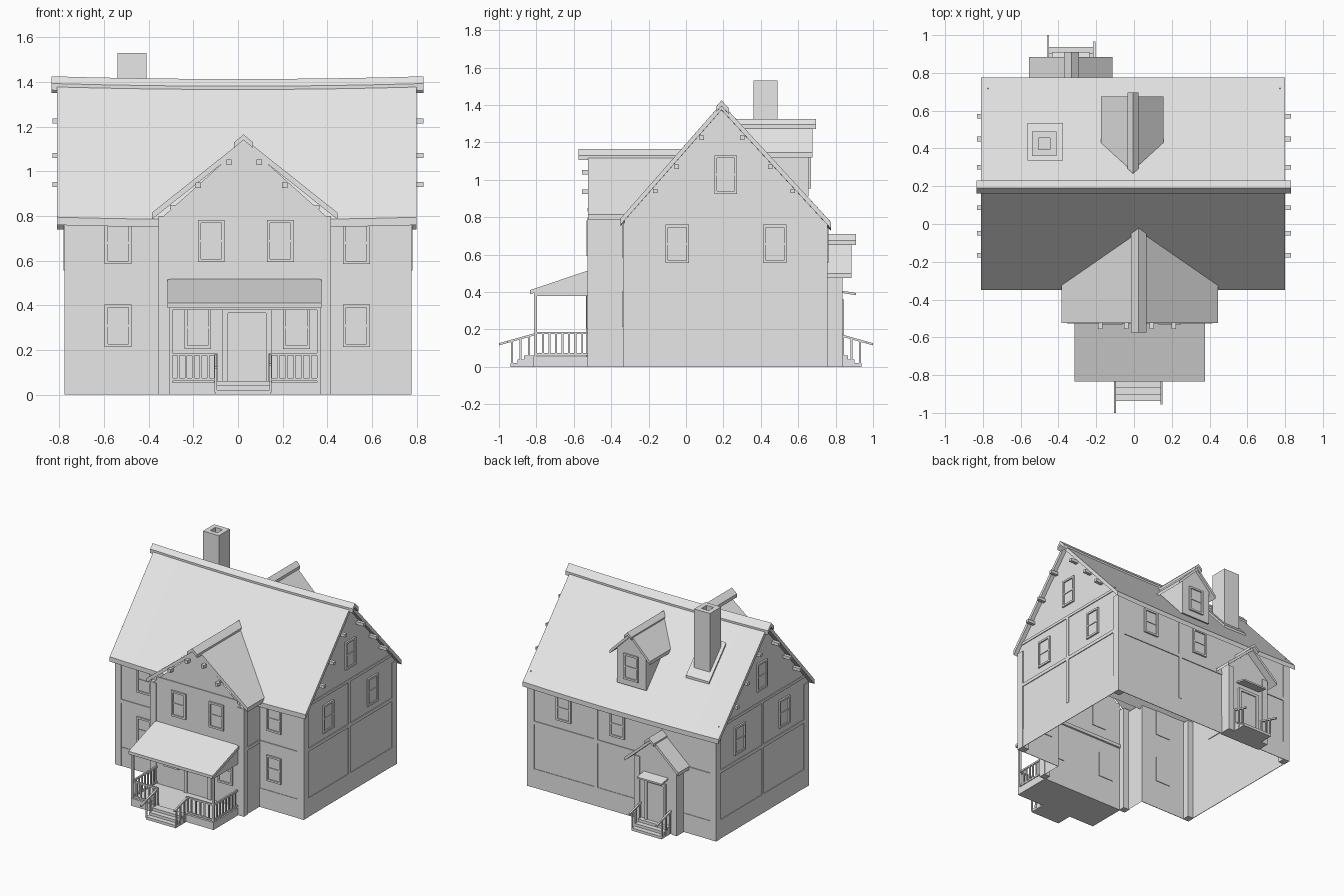
import bpy, bmesh
from mathutils import Vector

cube = bpy.data.objects.get("Cube")
if cube:
    bpy.data.objects.remove(cube)

grey = bpy.data.materials.new("plain_grey")
grey.use_nodes = True
grey.diffuse_color = (0.8, 0.8, 0.8, 1)
grey.node_tree.nodes["Principled BSDF"].inputs["Base Color"].default_value = (0.8, 0.8, 0.8, 1)


def finish(name, bm):
    bmesh.ops.recalc_face_normals(bm, faces=bm.faces)
    mesh = bpy.data.meshes.new(name)
    bm.to_mesh(mesh)
    bm.free()
    mesh.materials.append(grey)
    obj = bpy.data.objects.new(name, mesh)
    bpy.context.collection.objects.link(obj)
    return obj


def boxes(name, spans):
    """One object from boxes given as (x0, x1, y0, y1, z0, z1)."""
    bm = bmesh.new()
    for x0, x1, y0, y1, z0, z1 in spans:
        lo, hi = Vector((x0, y0, z0)), Vector((x1, y1, z1))
        for v in bmesh.ops.create_cube(bm, size=1)["verts"]:
            v.co = (lo + hi) / 2 + v.co * (hi - lo)
    return finish(name, bm)


def prism(name, profile, axis, start, end, steps=1, sag=0):
    """Sweep an (across, z) profile along x or y; the end may depend on z."""
    bm = bmesh.new()
    rings = []
    for i in range(steps + 1):
        ring = []
        for u, z in profile:
            stop = end(z) if callable(end) else end
            a = start + (stop - start) * i / steps
            dip = sag * (1 - (a / 0.83) ** 2)
            ring.append(bm.verts.new((a, u, z - dip) if axis == "x" else (u, a, z)))
        rings.append(ring)
    n = len(profile)
    for r, s in zip(rings, rings[1:]):
        for k in range(n):
            bm.faces.new((r[k], r[(k + 1) % n], s[(k + 1) % n], s[k]))
    bm.faces.new(rings[0])
    bm.faces.new(rings[-1])
    return finish(name, bm)


def chevron(c, top, left, left_drop, right, right_drop, t):
    outer = [(c - left, top - left_drop), (c, top), (c + right, top - right_drop)]
    return outer + [(u, z - t) for u, z in reversed(outer)]


# Each wall: axis it faces, direction, position
FRONT, PORCH, BACK = ("y", -1, 0.33), ("y", -1, 0.52), ("y", 1, 0.75)
RIGHT, LEFT = ("x", 1, 0.77), ("x", -1, 0.77)
ENTRY, DORMER = ("y", 1, 0.83), ("y", 1, 0.655)


def on(wall, u0, u1, z0, z1, d0, d1):
    axis, s, p = wall
    a, b = sorted((s * (p + d0), s * (p + d1)))
    return (a, b, u0, u1, z0, z1) if axis == "x" else (u0, u1, a, b, z0, z1)


def window(name, wall, u, z, w=0.12, h=0.19):
    f, l, r, b, t = 0.014, u - w / 2, u + w / 2, z - h / 2, z + h / 2
    boxes(name, [on(wall, l, l + f, b, t, -0.005, 0.012),
                 on(wall, r - f, r, b, t, -0.005, 0.012),
                 on(wall, l + f, r - f, b, b + f, -0.005, 0.012),
                 on(wall, l + f, r - f, t - f, t, -0.005, 0.012),
                 on(wall, l + f, r - f, z - 0.005, z + 0.005, -0.005, 0.008),
                 on(wall, l + f, r - f, b + f, t - f, -0.005, 0.003)])


# Hollow wall shell with an open base
plan = [(-0.77, 0.75), (-0.77, -0.33), (-0.35, -0.33), (-0.35, -0.52),
        (0.41, -0.52), (0.41, -0.33), (0.77, -0.33), (0.77, 0.75)]
bm = bmesh.new()
low = [bm.verts.new((x, y, 0)) for x, y in plan]
high = [bm.verts.new((x, y, 0.785)) for x, y in plan]
for k in range(8):
    m = (k + 1) % 8
    bm.faces.new((low[k], low[m], high[m], high[k]))
for a, b, peak in ((0, 1, (-0.77, 0.19, 1.395)), (6, 7, (0.77, 0.19, 1.395)),
                   (3, 4, (0.03, -0.52, 1.125))):
    bm.faces.new((high[a], high[b], bm.verts.new(peak)))
finish("house_walls", bm)

# Roofs
def front_slope(z):
    return 0.2 - (1.42 - z) / 1.15


def back_slope(z):
    return 0.18 + (1.42 - z) / 1.1


prism("main_roof", chevron(0.19, 1.41, 0.54, 0.615, 0.585, 0.635, 0.035), "x", -0.81, 0.8, 8, 0.012)
prism("main_ridge_cap", chevron(0.19, 1.425, 0.028, 0.032, 0.04, 0.044, 0.03), "x", -0.835, 0.83, 8, 0.012)
prism("front_gable_roof", chevron(0.03, 1.145, 0.415, 0.33, 0.415, 0.33, 0.03), "y", -0.525, front_slope)
prism("front_ridge_cap", chevron(0.025, 1.165, 0.042, 0.035, 0.042, 0.035, 0.025), "y", -0.575, front_slope)
prism("entry_roof", chevron(-0.335, 0.695, 0.22, 0.195, 0.22, 0.195, 0.025), "y", 0.74, 0.885)
prism("entry_ridge_cap", chevron(-0.33, 0.71, 0.04, 0.035, 0.04, 0.035, 0.022), "y", 0.74, 0.91)
prism("dormer_roof", chevron(-0.01, 1.31, 0.165, 0.165, 0.165, 0.165, 0.025), "y", 0.675, back_slope)
prism("dormer_ridge_cap", chevron(-0.005, 1.325, 0.03, 0.03, 0.03, 0.03, 0.022), "y", 0.695, back_slope)
prism("dormer_walls", [(-0.13, 0.91), (0.11, 0.91), (0.11, 1.17), (-0.01, 1.29), (-0.13, 1.17)],
      "y", 0.655, back_slope)
prism("entry_walls", [(-0.505, 0), (-0.165, 0), (-0.165, 0.525), (-0.335, 0.68), (-0.505, 0.525)],
      "y", 0.74, 0.83)

# Chimney with an open flue
x0, x1, y0, y1 = -0.54, -0.41, 0.36, 0.49
w = 0.035
boxes("chimney", [(x0, x0 + w, y0, y1, 1.02, 1.53), (x1 - w, x1, y0, y1, 1.02, 1.53),
                  (x0 + w, x1 - w, y0, y0 + w, 1.02, 1.53), (x0 + w, x1 - w, y1 - w, y1, 1.02, 1.53),
                  (x0 + w, x1 - w, y0 + w, y1 - w, 1.02, 1.45)])
prism("chimney_flashing", [(0.335, 1.262), (0.535, 1.045), (0.535, 1.01), (0.335, 1.23)], "x", -0.565, -0.375)

# Purlin ends under the gables
purlins = []
for y, z in ((0.085, 1.225), (0.3, 1.225), (-0.05, 1.07), (0.45, 1.07), (-0.165, 0.94), (0.57, 0.94)):
    for side in (LEFT, RIGHT):
        purlins.append(on(side, y - 0.012, y + 0.012, z - 0.011, z + 0.011, -0.02, 0.06))
for x, z in ((-0.04, 1.04), (0.095, 1.04), (-0.178, 0.937), (0.21, 0.937)):
    purlins.append(on(PORCH, x - 0.012, x + 0.012, z - 0.012, z + 0.012, -0.02, 0.035))
boxes("purlin_ends", purlins)

# Corner posts
c = 0.006
boxes("corner_posts", [
    (-0.776, -0.725, -0.336, -0.28, 0, 0.77), (0.72, 0.776, -0.336, -0.28, 0, 0.77),
    (-0.776, -0.725, 0.7, 0.756, 0, 0.77), (0.72, 0.776, 0.7, 0.756, 0, 0.77),
    (-0.356, -0.305, -0.526, -0.475, 0, 0.8), (0.365, 0.416, -0.526, -0.475, 0, 0.8),
    (-0.51, -0.465, 0.76, 0.837, 0, 0.51), (-0.205, -0.16, 0.76, 0.837, 0, 0.51)])

# Timber bands and skirting
bands = []
for side in (LEFT, RIGHT):
    bands += [on(side, -0.28, 0.7, 0.485, 0.51, 0, c), on(side, -0.3, 0.72, 0.82, 0.84, 0, c),
              on(side, 0.19, 0.215, 0.14, 0.82, 0, c), on(side, -0.28, 0.7, 0, 0.14, 0, 0.004)]
for l, r in ((-0.725, -0.35), (0.41, 0.72)):
    bands += [on(FRONT, l, r, 0.468, 0.495, 0, c), on(FRONT, l, r, 0, 0.14, 0, 0.004)]
bands += [on(PORCH, -0.305, 0.365, 0.832, 0.85, 0, c),
          on(BACK, -0.725, 0.72, 0.47, 0.495, 0, c), on(BACK, 0.2, 0.225, 0.14, 0.77, 0, c),
          on(BACK, -0.165, 0.72, 0, 0.14, 0, 0.004), on(BACK, -0.725, -0.505, 0, 0.14, 0, 0.004)]
for x in (-0.35, 0.41):
    a, b = sorted((x, x + (c if x > 0 else -c)))
    bands.append((a, b, -0.475, -0.33, 0.475, 0.5))
boxes("timber_bands", bands)

# Windows
for x in (-0.537, 0.53):
    window("front_upper_window", FRONT, x, 0.68)
    window("front_lower_window", FRONT, x, 0.308)
for x in (-0.12, 0.19):
    window("gable_window", PORCH, x, 0.688)
for x in (-0.18, 0.262):
    window("porch_window", PORCH, x, 0.3)
for side in (LEFT, RIGHT):
    for y in (-0.047, 0.475):
        window("side_window", side, y, 0.658, 0.125, 0.205)
    window("attic_window", side, 0.213, 1.028, 0.12, 0.205)
for x in (0.478, 0.038):
    window("back_window", BACK, x, 0.65)
window("dormer_window", DORMER, -0.01, 1.05)


# Doors with surrounding frames
def door(name, wall, u, w, z0, z1, f):
    boxes(name, [on(wall, u - w / 2, u + w / 2, z0, z1, 0, 0.006),
                 on(wall, u - w / 2 - f, u - w / 2, z0, z1 + f, 0, 0.014),
                 on(wall, u + w / 2, u + w / 2 + f, z0, z1 + f, 0, 0.014),
                 on(wall, u - w / 2, u + w / 2, z1, z1 + f, 0, 0.014)])


door("front_door", PORCH, 0.04, 0.17, 0.055, 0.365, 0.025)
door("back_door", ENTRY, -0.335, 0.13, 0.06, 0.34, 0.02)
prism("back_door_awning", [(0.82, 0.41), (0.91, 0.395), (0.91, 0.383), (0.82, 0.398)], "x", -0.435, -0.235)

# Front porch
prism("porch_roof", [(-0.835, 0.41), (-0.51, 0.52), (-0.51, 0.495), (-0.835, 0.388)], "x", -0.315, 0.375)
boxes("porch_deck", [(-0.31, 0.37, -0.815, -0.52, 0, 0.055)])
boxes("porch_posts", [(x, x + 0.016, -0.812, -0.796, 0.05, 0.4) for x in (-0.31, 0.354)]
      + [(x - 0.008, x + 0.008, -0.812, -0.796, 0.05, 0.185) for x in (-0.1, 0.145)]
      + [(-0.31, 0.37, -0.812, -0.796, 0.378, 0.4)])
for x in (-0.31, 0.355):
    prism("porch_side_panel", [(-0.812, 0.38), (-0.52, 0.38), (-0.52, 0.5), (-0.812, 0.4)], "x", x, x + 0.014)

rails = []
for l, r in ((-0.3, -0.1), (0.145, 0.36)):
    rails += [(l, r, -0.81, -0.798, z, z + 0.012) for z in (0.062, 0.175)]
    for i in range(1, 6):
        x = l + (r - l) * i / 6
        rails.append((x - 0.005, x + 0.005, -0.809, -0.799, 0.06, 0.18))
for x in (-0.302, 0.362):
    rails += [(x - 0.006, x + 0.006, -0.8, -0.52, z, z + 0.012) for z in (0.062, 0.175)]
    for i in range(1, 8):
        y = -0.8 + 0.28 * i / 8
        rails.append((x - 0.005, x + 0.005, y - 0.005, y + 0.005, 0.06, 0.18))
boxes("porch_railing", rails)


# Stairs with sloping handrails
def stairs(name, x0, x1, s, reach0, reach1):
    steps = []
    for i in range(3):
        a, b = sorted((s * 0.81, s * (0.83 + 0.036 * (3 - i))))
        steps.append((x0, x1, a, b, 0.02 * i, 0.02 * (i + 1)))
    boxes(name + "_steps", steps)
    balusters = []
    for x, reach in ((x0, reach0), (x1, reach1)):
        def rail_z(y):
            return 0.18 - 0.28 * (y - 0.81)
        prism(name + "_handrail", [(s * 0.81, rail_z(0.81)), (s * reach, rail_z(reach)),
                                   (s * reach, rail_z(reach) - 0.012), (s * 0.81, rail_z(0.81) - 0.012)],
              "x", x - 0.006, x + 0.006)
        for y in (0.84, 0.885, 0.93):
            balusters.append((x - 0.005, x + 0.005, s * y - 0.005, s * y + 0.005, 0.01, rail_z(y) - 0.005))
    boxes(name + "_balusters", balusters)


stairs("front", -0.1, 0.145, -1, 1.0, 0.955)
stairs("back", -0.455, -0.21, 1, 1.0, 0.965)
